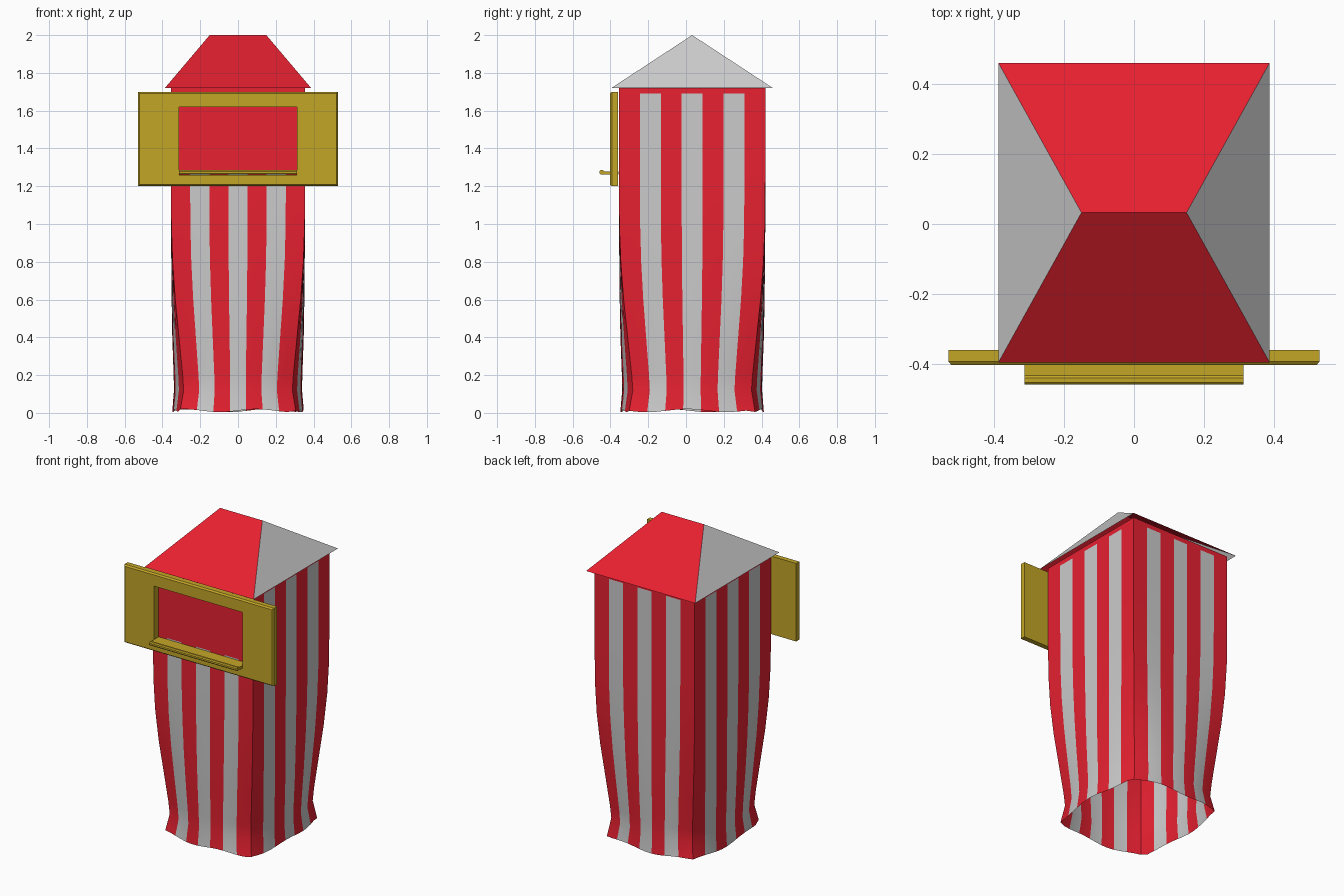
import bpy, bmesh, math

if "Cube" in bpy.data.objects:
    bpy.data.objects.remove(bpy.data.objects["Cube"])


def material(name, rgb):
    m = bpy.data.materials.new(name)
    m.diffuse_color = (*rgb, 1)
    m.use_nodes = True
    m.node_tree.nodes["Principled BSDF"].inputs["Base Color"].default_value = m.diffuse_color
    return m


RED = material("red_cloth", (0.8, 0.015, 0.03))
PALE = material("pale_cloth", (0.8, 0.8, 0.8))
GOLD = material("gold_paint", (0.55, 0.38, 0.02))


def add_object(name, bm, mats):
    me = bpy.data.meshes.new(name)
    bm.to_mesh(me)
    bm.free()
    for m in mats:
        me.materials.append(m)
    ob = bpy.data.objects.new(name, me)
    bpy.context.collection.objects.link(ob)
    return ob


# Striped cloth booth: four sides of seven stripes, gathered in at the lower corners
CY, HX, HY = 0.0325, 0.355, 0.3875
STRIPES, SUB = 7, 2
N = STRIPES * SUB
# height, corner scale, mid-side scale
ROWS = [(0.012, 0.86, 0.98), (0.12, 0.81, 0.955), (0.2, 0.825, 0.96), (0.4, 0.88, 0.98),
        (0.6, 0.935, 0.99), (0.8, 0.975, 0.995), (1.0, 0.995, 1), (1.285, 1, 1),
        (1.69, 1, 1), (1.72, 1, 1)]
bm = bmesh.new()
grid = []
for r, (z, corner, mid) in enumerate(ROWS):
    ring = []
    for side in range(4):
        along, out = (HX, HY) if side % 2 == 0 else (HY, HX)
        for i in range(N):
            t = 2 * i / N - 1
            a = along * corner * t
            d = out * (corner + (mid - corner) * (1 - t * t))
            # front, right, back, left
            x, y = [(a, -d), (d, a), (-a, d), (-d, -a)][side]
            wave = 0.008 * math.sin(t * 5 + side * 2) if r == 0 else 0
            ring.append(bm.verts.new((x, y + CY, z + wave)))
    grid.append(ring)
total = 4 * N
for r in range(len(ROWS) - 1):
    for i in range(total):
        j = (i + 1) % total
        f = bm.faces.new((grid[r][i], grid[r][j], grid[r + 1][j], grid[r + 1][i]))
        stripe = (i % N) // SUB
        plain = r == len(ROWS) - 2 or (i < N and ROWS[r][0] > 1.2)
        f.material_index = 1 if stripe % 2 and not plain else 0
cloth = add_object("striped_cloth", bm, [RED, PALE])
bpy.context.view_layer.objects.active = cloth
cloth.select_set(True)
bpy.ops.object.shade_smooth_by_angle(angle=math.radians(25))

# Hipped roof: red front and back, pale ends
bm = bmesh.new()
a, b, c, d, e, f = [bm.verts.new(p) for p in (
    (-0.387, -0.395, 1.72), (0.387, -0.395, 1.72), (0.387, 0.46, 1.72),
    (-0.387, 0.46, 1.72), (-0.15, 0.0325, 2.0), (0.15, 0.0325, 2.0))]
for verts, mat in (((a, b, f, e), 0), ((c, d, e, f), 0), ((b, c, f), 1), ((d, a, e), 1)):
    bm.faces.new(verts).material_index = mat
add_object("roof", bm, [RED, PALE])

# Stage frame: rectangular loops bridged into a ring with a chamfered front edge
LOOPS = [(0.53, 1.2, 1.7, -0.36), (0.53, 1.2, 1.7, -0.392), (0.522, 1.208, 1.692, -0.402),
         (0.313, 1.26, 1.62, -0.402), (0.313, 1.26, 1.62, -0.36)]
bm = bmesh.new()
rings = [[bm.verts.new((x, y, z)) for x, z in ((-w, lo), (w, lo), (w, hi), (-w, hi))]
         for w, lo, hi, y in LOOPS]
for k in range(len(rings)):
    p, q = rings[k], rings[(k + 1) % len(rings)]
    for i in range(4):
        j = (i + 1) % 4
        bm.faces.new((p[i], p[j], q[j], q[i]))
bmesh.ops.recalc_face_normals(bm, faces=bm.faces)
add_object("stage_frame", bm, [GOLD])

# Shelf: rounded-lip profile extruded across the opening
PROFILE = [(-0.358, 1.262), (-0.452, 1.262), (-0.458, 1.268), (-0.458, 1.279),
           (-0.452, 1.285), (-0.44, 1.285), (-0.432, 1.279), (-0.358, 1.279)]
bm = bmesh.new()
face = bm.faces.new([bm.verts.new((-0.312, y, z)) for y, z in PROFILE])
new = bmesh.ops.extrude_face_region(bm, geom=[face])["geom"]
bmesh.ops.translate(bm, vec=(0.624, 0, 0),
                    verts=[v for v in new if isinstance(v, bmesh.types.BMVert)])
bmesh.ops.recalc_face_normals(bm, faces=bm.faces)
add_object("shelf", bm, [GOLD])
